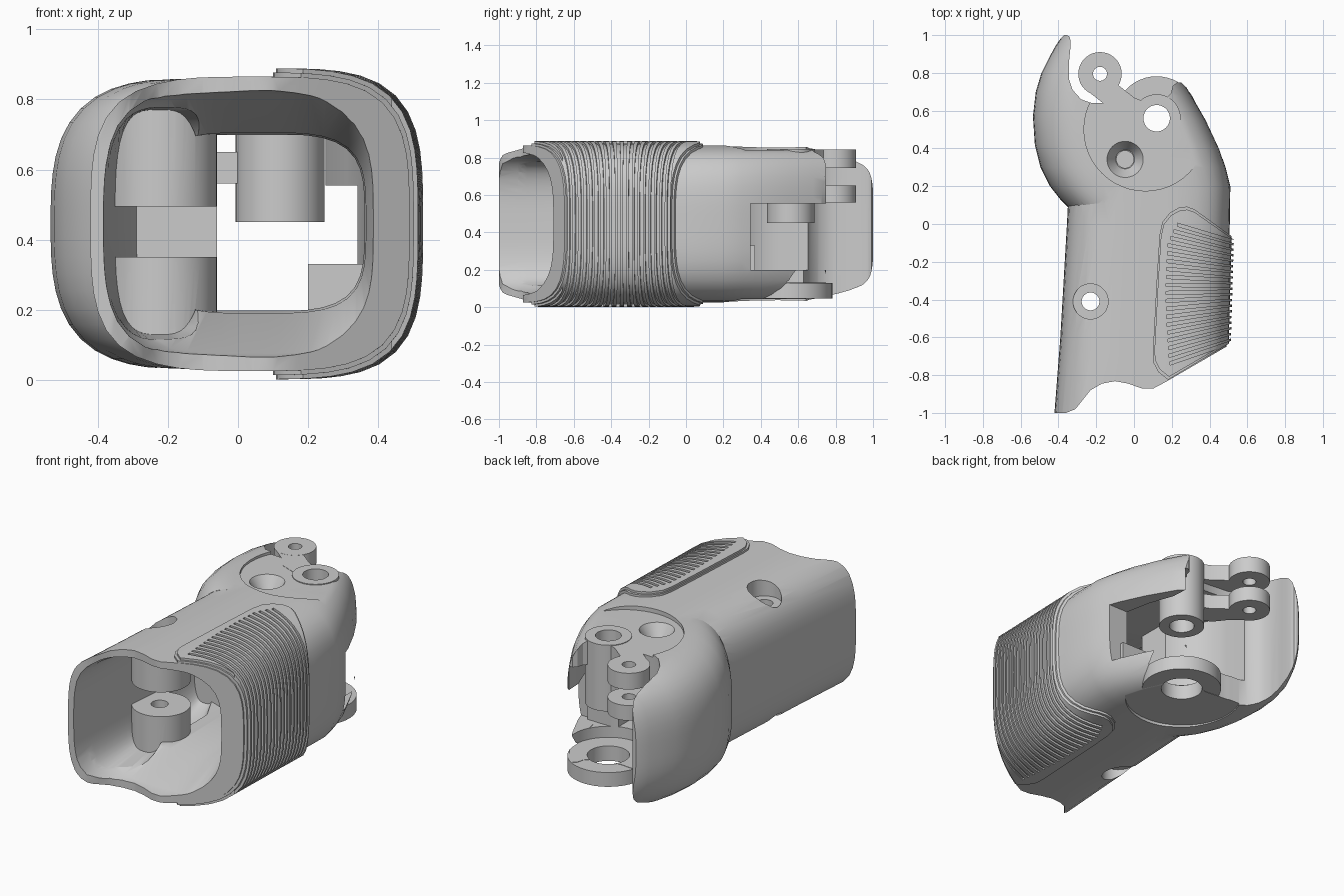
import bpy, bmesh, math

if "Cube" in bpy.data.objects:
    bpy.data.objects.remove(bpy.data.objects["Cube"])

def make(name, bm):
    bmesh.ops.recalc_face_normals(bm, faces=bm.faces)
    me = bpy.data.meshes.new(name)
    bm.to_mesh(me)
    bm.free()
    ob = bpy.data.objects.new(name, me)
    bpy.context.collection.objects.link(ob)
    return ob

def loft(name, sections, n, off=0.0, count=56):
    """Superellipse rings (y, x_left, x_right, z_low, z_high) joined along y."""
    bm = bmesh.new()
    rings = []
    for y, xl, xr, z0, z1 in sections:
        cx, hw, cz, hh = (xl + xr) / 2, (xr - xl) / 2 + off, (z0 + z1) / 2, (z1 - z0) / 2 + off
        ring = []
        for i in range(count):
            a = 2 * math.pi * i / count
            c, s = math.cos(a), math.sin(a)
            k = (abs(c) ** n + abs(s) ** n) ** (-1 / n)
            ring.append(bm.verts.new((cx + hw * c * k, y, cz + hh * s * k)))
        rings.append(ring)
    for a, b in zip(rings, rings[1:]):
        for i in range(count):
            j = (i + 1) % count
            bm.faces.new((a[i], a[j], b[j], b[i]))
    bm.faces.new(rings[0])
    bm.faces.new(rings[-1])
    return make(name, bm)

def prisms(name, outlines, z0, z1):
    bm = bmesh.new()
    for pts in outlines:
        lo = [bm.verts.new((x, y, z0)) for x, y in pts]
        hi = [bm.verts.new((x, y, z1)) for x, y in pts]
        bm.faces.new(lo)
        bm.faces.new(hi)
        for i in range(len(pts)):
            j = (i + 1) % len(pts)
            bm.faces.new((lo[i], lo[j], hi[j], hi[i]))
    return make(name, bm)

def cyl(name, x, y, r, z0, z1, r2=None):
    bm = bmesh.new()
    bmesh.ops.create_cone(bm, cap_ends=True, segments=48, radius1=r,
                          radius2=r if r2 is None else r2, depth=z1 - z0)
    bmesh.ops.translate(bm, verts=bm.verts, vec=(x, y, (z0 + z1) / 2))
    return make(name, bm)

def combine(ob, other, op):
    m = ob.modifiers.new("bool", 'BOOLEAN')
    m.object, m.operation, m.solver = other, op, 'EXACT'
    bpy.context.view_layer.objects.active = ob
    bpy.ops.object.modifier_apply(modifier=m.name)
    bpy.data.objects.remove(other)

def cut(ob, other):
    combine(ob, other, 'DIFFERENCE')

def arc(cx, cy, r, a0, a1, n=16):
    return [(cx + r * math.cos(math.radians(a0 + (a1 - a0) * i / n)),
             cy + r * math.sin(math.radians(a0 + (a1 - a0) * i / n))) for i in range(n + 1)]

# Main grip shell, trimmed by its top-view outline
BODY = [(-1.05, -.425, .49, .025, .865), (-.6, -.39, .49, .025, .865),
        (0, -.355, .507, .025, .865), (.2, -.345, .51, .025, .865),
        (.3, -.345, .485, .025, .865), (.4, -.345, .45, .025, .865),
        (.55, -.345, .38, .027, .863), (.68, -.345, .305, .03, .86), (.8, -.345, .23, .03, .86)]
body = loft("grip_body", BODY, 3.6)
trim = prisms("trim", [[(-.7, -1), (-.36, -1), (-.31, -.98), (-.27, -.93), (-.23, -.88), (-.17, -.845),
                        (-.1, -.832), (-.03, -.845), (.04, -.87), (.1, -.872), (.17, -.835), (.6, -.585),
                        (.6, .71), (.275, .725), (.25, .748), (.225, .748), (.205, .73), (.195, .69),
                        (.17, .665), (.12, .66), (.05, .64), (0, .62), (-.16, .635), (-.7, .635)]], -.2, 1.1)
combine(body, trim, 'INTERSECT')

# Curved thumb hook at the rear left
HOOK = [(.08, -.34, .3, .035, .855), (.13, -.39, .3, .033, .857), (.2, -.445, .3, .03, .86),
        (.3, -.495, .3, .03, .86), (.42, -.525, .3, .03, .86), (.57, -.535, .3, .03, .86),
        (.7, -.52, .3, .03, .86), (.8, -.49, .3, .03, .855), (.88, -.45, .3, .035, .85),
        (.94, -.417, .3, .04, .84), (.98, -.39, .3, .05, .83), (1.0, -.37, .3, .07, .81)]
hook = loft("hook", HOOK, 3.0)
combine(hook, prisms("trim", [[(-.7, .05), (-.1, .12), (-.05, .3), (-.05, .6), (-.17, .64), (-.23, .642),
                               (-.28, .66), (-.325, .71), (-.345, .77), (-.345, .85), (-.337, .93),
                               (-.335, .97), (-.342, .992), (-.355, 1.0), (-.355, 1.1), (-.7, 1.1)]],
                     -.2, 1.1), 'INTERSECT')
combine(body, hook, 'UNION')

# Front hollow: tapering bowl plus left side pocket
cut(body, loft("bowl", [(-1.2, -.39, .45, .06, .83), (-.9, -.375, .43, .06, .83),
                        (-.8, -.34, .40, .075, .815), (-.57, -.25, .365, .19, .705),
                        (.0, -.25, .36, .197, .7)], 3.8))
cut(body, loft("pocket", [(-1.1, -.39, .2, .07, .82), (-.85, -.375, .0, .11, .78),
                          (-.55, -.355, -.1, .13, .77), (-.12, -.32, -.1, .14, .76),
                          (.0, -.29, -.15, .2, .7)], 3.2))
# Round rear chamber and side window
chamber = [(.36, -.1), (.37, .2), (.31, .5), (.255, .65), (.23, 1.1), (-.262, 1.1)]
chamber += arc(.06, .5, .322, 180, 248) + [(-.06, -.1)]
cut(body, prisms("chamber", [chamber], .198, .698))
cut(body, prisms("window", [[(.16, .42), (.2, .36), (.26, .345), (.7, .345), (.7, .9), (.16, .9)]], .199, .555))
for z0, z1 in ((.84, 1.0), (-.1, .043)):
    cut(body, cyl("spotface", .06, .5, .325, z0, z1))

# Two screw posts and a small stop block inside the shell
for z0, z1 in ((.0, .35), (.495, .89)):
    post = cyl("post", -.22, -.41, .16, z0, z1)
    combine(post, loft("limit", BODY, 3.6, -.012), 'INTERSECT')
    combine(body, post, 'UNION')
combine(body, prisms("stop", [[(.2, .2), (.39, .2), (.39, .37), (.2, .37)]], .18, .33), 'UNION')
cut(body, cyl("screw_hole", -.23, -.41, .047, -.1, 1.0))
for z0, z1 in ((-.1, .13), (.76, 1.0)):
    cut(body, cyl("counterbore", -.23, -.41, .093, z0, z1))

# Countersunk screw and pivot openings
cut(body, cyl("pilot", -.047, .342, .045, .6, 1.0))
cut(body, cyl("countersink", -.047, .342, .05, .765, .86, .108))
cut(body, cyl("pivot_top", .12, .56, .07, .4, 1.0))
cut(body, cyl("pivot_bottom", .12, .56, .115, -.1, .3))
cut(body, cyl("ring_seat", .12, .56, .225, .132, .3))

# Lower pivot ring
ring = cyl("lower_pivot_ring", .12, .56, .222, .045, .13)
cut(ring, cyl("hole", .12, .56, .115, -.1, .3))

# Upper pivot barrel
barrel = cyl("upper_pivot_barrel", .12, .56, .127, .45, .845)
cut(barrel, cyl("hole", .12, .56, .07, .3, 1.0))

# Twin link arms with eyelets
for name, z0, z1 in (("link_arm_upper", .745, .842), ("link_arm_lower", .56, .65)):
    arm = cyl(name, -.18, .795, .115, z0, z1)
    bar = [(-.083, .735), (.0, .67), (.06, .645), (.03, .51), (-.1, .56), (-.16, .636),
           (-.215, .68), (-.262, .715), (-.18, .795)]
    combine(arm, prisms("bar", [bar], z0 + .0005, z1 - .0005), 'UNION')
    cut(arm, cyl("hole", -.18, .795, .037, .3, 1.0))
    cut(arm, cyl("clear", .12, .56, .09, .3, 1.0))

# Ribbed palm pad wrapping the right side, stacked as base and raised layer
def pad_layer(name, off, k):
    pts = [(.18, -.825), (.13, -.785), (.103, -.735), (.1, -.68), (.12, -.3), (.135, -.06), (.15, .01),
           (.19, .06), (.24, .088), (.28, .092), (.32, .078), (.6, -.125), (.6, -.575)]
    pts = [(.34 + (x - .34) * k if x < .5 else x, -.36 + (y + .36) * k) for x, y in pts]
    pad = loft(name, BODY[:4], 3.6, off)
    combine(pad, prisms("outline", [pts], -.2, 1.1), 'INTERSECT')
    cut(pad, loft("core", [(-1.2,) + BODY[0][1:]] + BODY[1:3] + [(.4,) + BODY[3][1:]], 3.6, -.012))
    return pad

pad_layer("palm_pad_base", .012, 1.0)
pad = pad_layer("palm_pad_ribs", .024, .965)
grooves = []
for i in range(19):
    t = i / 18
    ya, yb, h = -.75 + .77 * t, -.58 + .45 * t, .0085
    x = .19 - .02 * math.sin(math.pi * t) + .04 * max(0, t - .85) / .15
    ya += (yb - ya) * (x - .16) / .44
    grooves.append([(x, ya - h), (.65, yb - h), (.65, yb + h), (x, ya + h)])
cut(pad, prisms("grooves", grooves, -.2, 1.1))

# Smooth shading with crisp edges
for ob in bpy.data.objects:
    bpy.ops.object.select_all(action='DESELECT')
    ob.select_set(True)
    bpy.context.view_layer.objects.active = ob
    bpy.ops.object.shade_smooth_by_angle(angle=math.radians(30))
